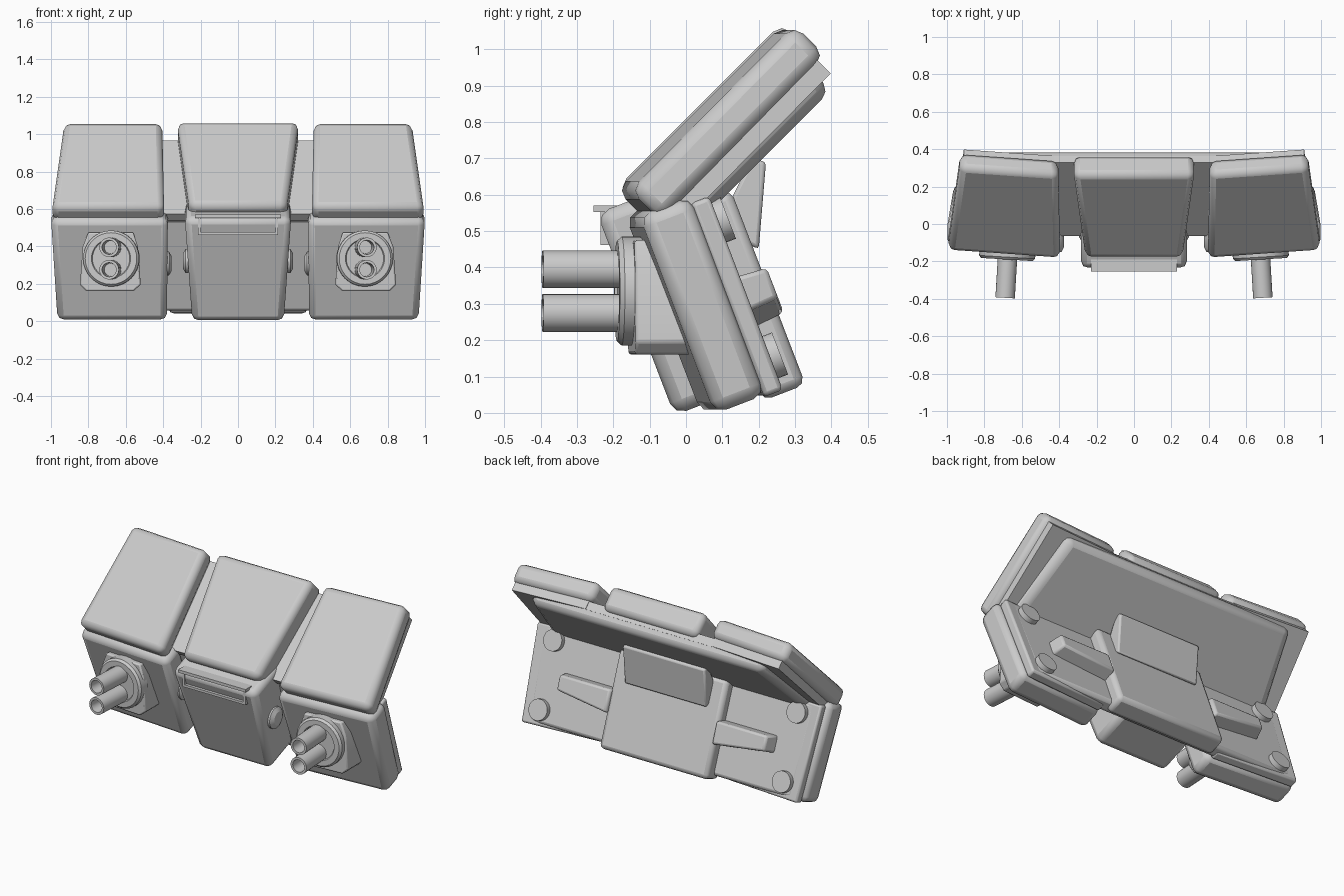
import bpy, bmesh, math
from mathutils import Vector

cube = bpy.data.objects.get("Cube")
if cube:
    bpy.data.objects.remove(cube)

grey = bpy.data.materials.new("plain grey")
grey.use_nodes = True
colour = (0.6, 0.6, 0.6, 1)
grey.diffuse_color = colour
grey.node_tree.nodes["Principled BSDF"].inputs["Base Color"].default_value = colour

YAW = 0.07                      # outer ends sweep backwards
LEAN = math.radians(21)
C, S = math.cos(LEAN), math.sin(LEAN)
R = math.sqrt(0.5)


# Frames: x, depth towards the front face, height along the face
def upper(x, d, v):
    return Vector((x, (v - d) * R, (v + d) * R))


def lower(x, d, v):
    return Vector((x, -C * d - S * v, -S * d + C * v))


def front(x, d, v):
    return Vector((x, -d, v))


def finish(name, bm, bevel=0, segments=2):
    bmesh.ops.recalc_face_normals(bm, faces=bm.faces)
    mesh = bpy.data.meshes.new(name)
    bm.to_mesh(mesh)
    bm.free()
    mesh.materials.append(grey)
    ob = bpy.data.objects.new(name, mesh)
    bpy.context.scene.collection.objects.link(ob)
    if bevel:
        mod = ob.modifiers.new("Bevel", "BEVEL")
        mod.width, mod.segments, mod.limit_method = bevel, segments, "ANGLE"
    bpy.ops.object.select_all(action="DESELECT")
    ob.select_set(True)
    bpy.context.view_layer.objects.active = ob
    bpy.ops.object.shade_smooth_by_angle(angle=math.radians(30))
    return ob


def prism(name, frame, outline, back, face, bevel=0, side=1, swept=False, inset=0):
    """Extrude an outline from depth back to depth face, optionally shrinking the face."""
    bm = bmesh.new()
    mid = sum((Vector(p) for p in outline), Vector((0, 0))) / len(outline)
    rings = []
    for depth, scale in ((back, 1), (face, 1 - inset)):
        ring = []
        for p in outline:
            x, v = mid + (Vector(p) - mid) * scale
            co = frame(x * side, depth, v)
            if swept:
                co.y += YAW * (abs(co.x) - 0.68)
            ring.append(bm.verts.new(co))
        rings.append(ring)
        bm.faces.new(ring)
    count = len(outline)
    for i in range(count):
        j = (i + 1) % count
        bm.faces.new((rings[0][i], rings[0][j], rings[1][j], rings[1][i]))
    return finish(name, bm, bevel)


def trapezoid(low_width, high_width, low, high):
    return [(-low_width, low), (low_width, low), (high_width, high), (-high_width, high)]


def lathe(name, profile, base, axis, steps=24):
    """Spin a (radius, distance) profile around an axis."""
    bm = bmesh.new()
    verts = [bm.verts.new((r, 0, d)) for r, d in profile]
    edges = [bm.edges.new(pair) for pair in zip(verts, verts[1:])]
    bmesh.ops.spin(bm, geom=verts + edges, cent=(0, 0, 0), axis=(0, 0, 1),
                   angle=math.tau, steps=steps)
    bmesh.ops.remove_doubles(bm, verts=bm.verts, dist=0.0001)
    turn = Vector(axis).to_track_quat("Z", "Y")
    for v in bm.verts:
        v.co = turn @ v.co + Vector(base)
    return finish(name, bm)


# Upper half: wide back shell, joining plate and centre block
prism("upper_back_shell", upper, trapezoid(0.93, 0.82, 0.36, 0.92), 0.435, 0.345, 0.03, inset=0.06)
prism("upper_joining_plate", upper, trapezoid(0.9, 0.8, 0.36, 0.915), 0.4, 0.45)
prism("upper_centre_block", upper, trapezoid(0.26, 0.325, 0.305, 0.945), 0.42, 0.572, 0.035)

# Lower half: back plate, centre block and rear centre slab
prism("lower_back_plate", lower, trapezoid(0.9, 0.93, -0.02, 0.53), -0.27, -0.19, 0.02)
prism("lower_centre_block", lower, trapezoid(0.245, 0.285, 0.005, 0.6), -0.24, 0.032, 0.035)
prism("rear_centre_slab", lower, trapezoid(0.37, 0.37, -0.045, 0.53), -0.335, -0.21, 0.025)

# Rear hinge cover rising from the slab
cover = [(0.1, 0.5), (0.13, 0.6), (0.18, 0.7), (0.22, 0.69), (0.2, 0.45)]
prism("rear_hinge_cover", lambda y, x, z: Vector((x, y, z)), cover, -0.28, 0.28, 0.01)

# Latch on the centre front
prism("latch_lip", front, trapezoid(0.23, 0.23, 0.552, 0.57), 0.17, 0.255)
prism("latch_bar", front, trapezoid(0.215, 0.215, 0.462, 0.477), 0.17, 0.235)

for side, label in ((1, "left"), (-1, "right")):
    # Side blocks
    prism(label + "_upper_block", upper,
          [(0.395, 0.31), (0.995, 0.31), (0.93, 0.955), (0.405, 0.955)],
          0.435, 0.555, 0.035, side, True)
    prism(label + "_upper_core", upper,
          [(0.42, 0.35), (0.96, 0.35), (0.91, 0.93), (0.43, 0.93)],
          0.39, 0.45, 0, side, True)
    prism(label + "_lower_block", lower,
          [(0.38, -0.025), (0.965, -0.025), (1.0, 0.56), (0.375, 0.56)],
          -0.205, -0.056, 0.035, side, True)
    prism(label + "_lower_rim", lower,
          [(0.4, -0.03), (0.94, -0.03), (0.97, 0.54), (0.4, 0.54)],
          -0.255, -0.2, 0.012, side, True)

    # Barrel mount: chamfered base, round collar, twin hollow barrels
    base = [(0.56, 0.16), (0.81, 0.16), (0.845, 0.195), (0.83, 0.4),
            (0.80, 0.475), (0.56, 0.475), (0.535, 0.4), (0.52, 0.195)]
    prism(label + "_mount_base", front, base, -0.05, 0.15, 0.008, side, True)
    aim = Vector((0.06 * side, -1, 0))
    lathe(label + "_mount_collar",
          [(0, 0), (0.15, 0), (0.15, 0.055), (0.138, 0.068), (0.105, 0.068), (0.1, 0.06), (0, 0.06)],
          (0.675 * side, -0.122, 0.335), aim, 32)
    for height, place in ((0.395, "top"), (0.275, "bottom")):
        lathe(f"{label}_{place}_barrel",
              [(0, 0), (0.052, 0), (0.052, 0.235), (0.038, 0.235), (0.034, 0.1), (0, 0.1)],
              (0.675 * side, -0.16, height), aim)

    # Latch upright and hinge knobs beside the centre gap
    prism(label + "_latch_post", front,
          [(0.2, 0.462), (0.215, 0.462), (0.215, 0.57), (0.2, 0.57)], 0.17, 0.235, 0, side)
    knob = [(0, 0), (0.065, 0), (0.065, 0.015), (0.04, 0.03), (0, 0.03)]
    lathe(label + "_centre_knob", knob, lower(0.265 * side, -0.09, 0.31), (side, 0, 0))
    lathe(label + "_side_knob", knob, lower(0.385 * side, -0.13, 0.28), (-side, 0, 0))

    # Rear fin and round bosses
    prism(label + "_rear_fin", lower,
          [(0.34, 0.15), (0.73, 0.2), (0.73, 0.3), (0.34, 0.3)],
          -0.26, -0.35, 0.012, side, inset=0.12)
    for height, place in ((0.46, "top"), (0.06, "bottom")):
        lathe(f"{label}_{place}_boss", [(0, 0), (0.062, 0), (0.062, 0.05), (0, 0.05)],
              lower(0.83 * side, -0.25, height), lower(0, -1, 0))
